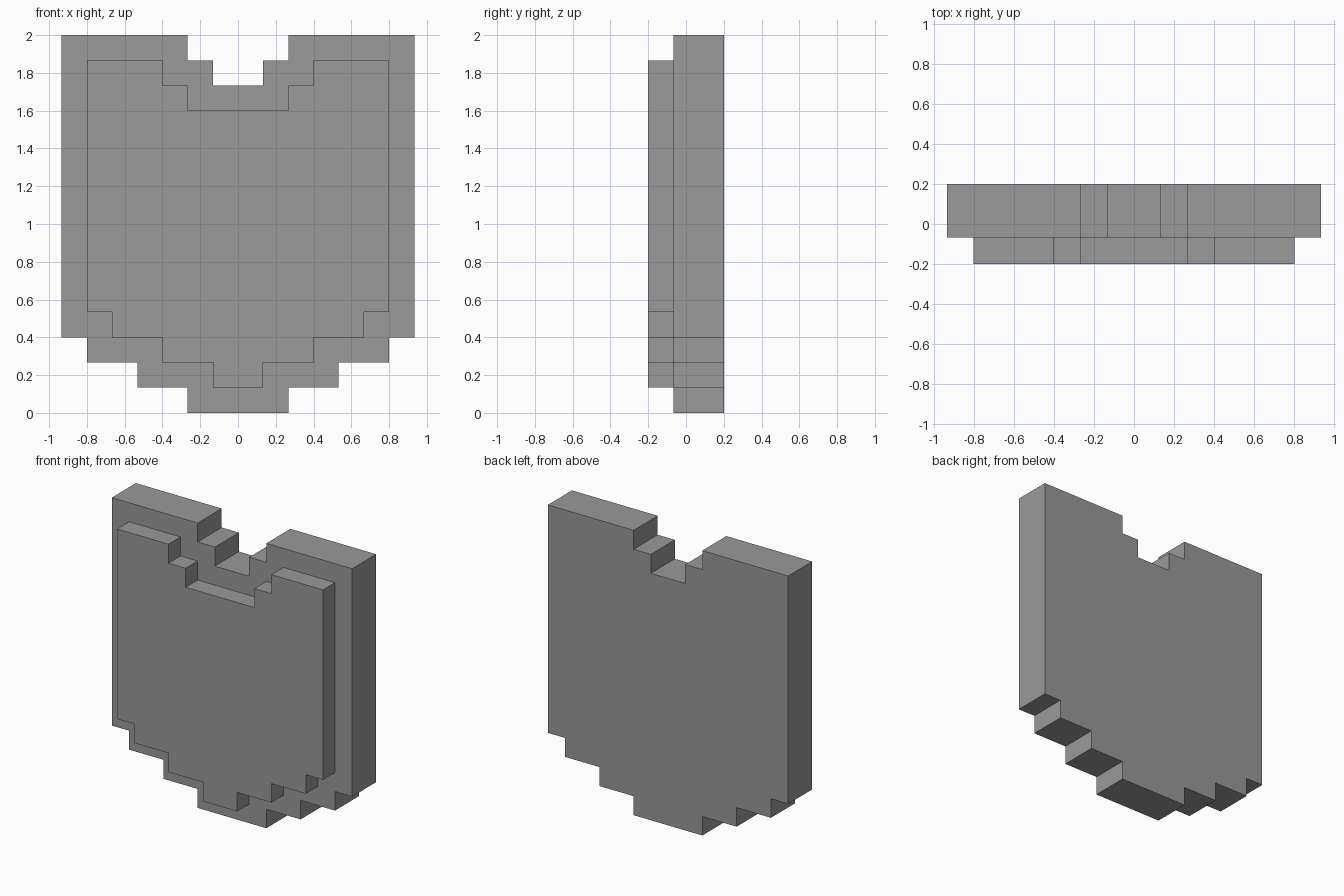
import bpy
import bmesh

if "Cube" in bpy.data.objects:
    bpy.data.objects.remove(bpy.data.objects["Cube"], do_unlink=True)

UNIT = 2 / 15  # side of one grid cell

grey = bpy.data.materials.new("mid_grey")
grey.use_nodes = True
colour = (0.32, 0.32, 0.32, 1)
grey.diffuse_color = colour
grey.node_tree.nodes["Principled BSDF"].inputs["Base Color"].default_value = colour


def stepped_plate(name, half_outline, y_front, y_back):
    """Mirror a right-half outline (x, z in cells) and extrude it along y."""
    outline = half_outline + [(-x, z) for x, z in reversed(half_outline)]
    bm = bmesh.new()
    verts = [bm.verts.new((x * UNIT, y_front * UNIT, z * UNIT)) for x, z in outline]
    face = bm.faces.new(verts)
    extruded = bmesh.ops.extrude_face_region(bm, geom=[face])["geom"]
    moved = [v for v in extruded if isinstance(v, bmesh.types.BMVert)]
    bmesh.ops.translate(bm, verts=moved, vec=(0, (y_back - y_front) * UNIT, 0))
    bmesh.ops.recalc_face_normals(bm, faces=bm.faces)
    mesh = bpy.data.meshes.new(name)
    bm.to_mesh(mesh)
    bm.free()
    mesh.materials.append(grey)
    plate = bpy.data.objects.new(name, mesh)
    bpy.context.collection.objects.link(plate)


# Thick back plate with the stepped point and top notch
stepped_plate("back_plate", [
    (2, 0), (2, 1), (4, 1), (4, 2), (6, 2), (6, 3), (7, 3),
    (7, 15), (2, 15), (2, 14), (1, 14), (1, 13)], -0.5, 1.5)

# Thinner raised panel on the front
stepped_plate("front_panel", [
    (1, 1), (1, 2), (3, 2), (3, 3), (5, 3), (5, 4), (6, 4),
    (6, 14), (3, 14), (3, 13), (2, 13), (2, 12)], -1.5, -0.5)
